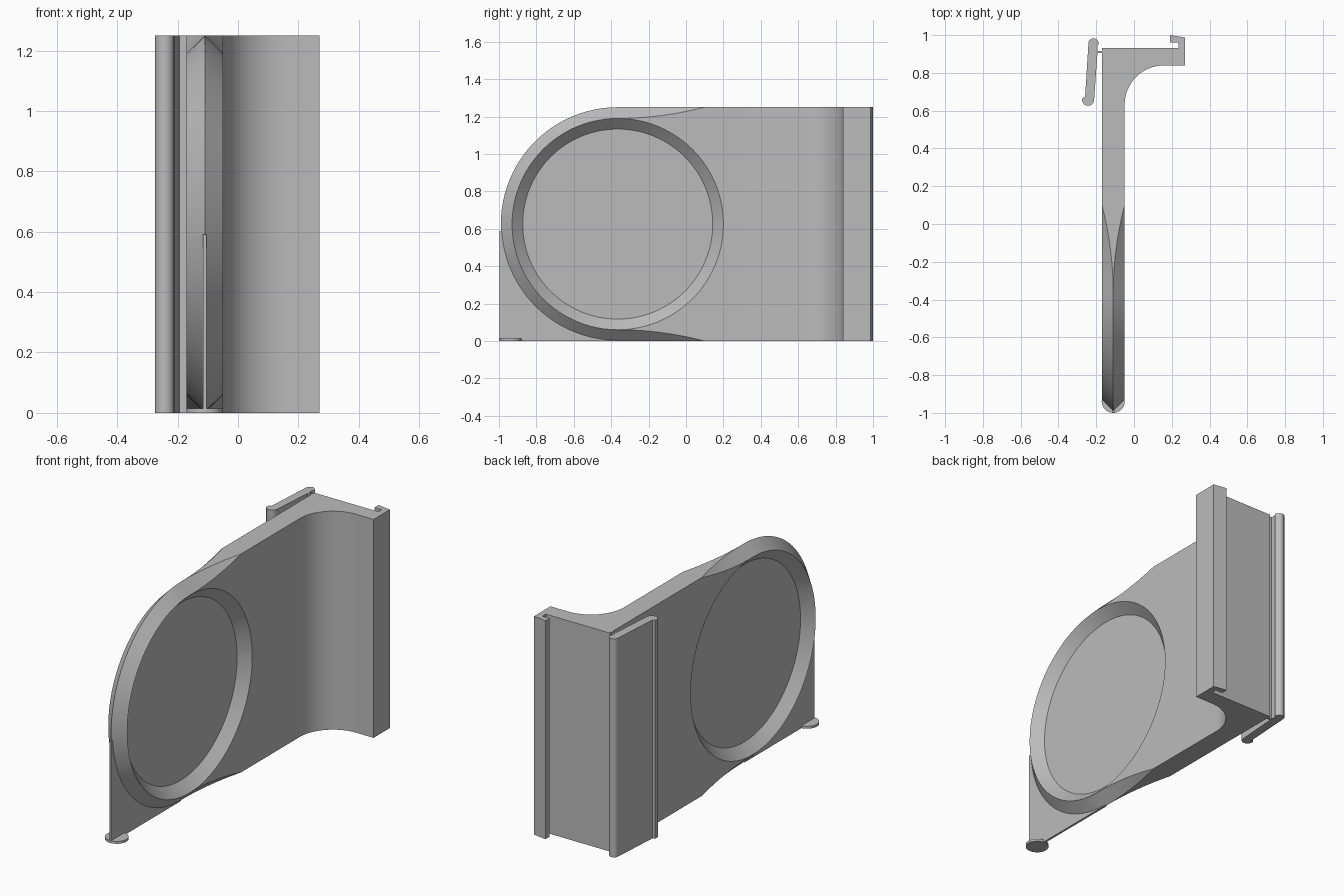
import bpy, bmesh, math

if "Cube" in bpy.data.objects:
    bpy.data.objects.remove(bpy.data.objects["Cube"])

XC, HT = -0.11, 0.06            # plate mid-plane and half thickness
CY, CZ = -0.365, 0.625          # centre of the round end
H, R, RIM = 1.25, 0.625, 0.565  # height, outer radius, rim ridge radius
DISH, WEB = 0.508, 0.004        # dish floor radius, floor half thickness
RUN, JOIN = 0.465, 0.3          # chamfer run-out length, seam with the bracket
N, M = 48, 16

grey = bpy.data.materials.new("plain_grey")
grey.diffuse_color = (0.5, 0.5, 0.5, 1)
grey.use_nodes = True
grey.node_tree.nodes["Principled BSDF"].inputs["Base Color"].default_value = grey.diffuse_color


def finish(bm, name, smooth=True):
    bmesh.ops.remove_doubles(bm, verts=bm.verts[:], dist=1e-5)
    bmesh.ops.recalc_face_normals(bm, faces=bm.faces[:])
    bmesh.ops.triangulate(bm, faces=[f for f in bm.faces if len(f.verts) > 4])
    mesh = bpy.data.meshes.new(name)
    bm.to_mesh(mesh)
    bm.free()
    mesh.materials.append(grey)
    ob = bpy.data.objects.new(name, mesh)
    bpy.context.collection.objects.link(ob)
    if smooth:
        bpy.ops.object.select_all(action='DESELECT')
        ob.select_set(True)
        bpy.context.view_layer.objects.active = ob
        bpy.ops.object.shade_smooth_by_angle(angle=math.radians(30))
    return ob


def extrude(bm, base, offset):
    """Closed prism from a planar outline."""
    a = [bm.verts.new(p) for p in base]
    b = [bm.verts.new([p[i] + offset[i] for i in range(3)]) for p in base]
    bm.faces.new(a)
    bm.faces.new(b[::-1])
    n = len(a)
    return [bm.faces.new((a[i], a[(i + 1) % n], b[(i + 1) % n], b[i])) for i in range(n)]


def arc(cx, cy, r, a0, a1, n):
    return [(cx + r * math.cos(math.radians(a0 + (a1 - a0) * i / n)),
             cy + r * math.sin(math.radians(a0 + (a1 - a0) * i / n))) for i in range(n + 1)]


# --- body: round-ended plate with dished disc, plus the bracket end ---
bm = bmesh.new()
cache = {}


def face(points):
    verts = []
    for p in points:
        k = tuple(round(c, 5) for c in p)
        if k not in cache:
            cache[k] = bm.verts.new(k)
        if cache[k] not in verts:
            verts.append(cache[k])
    if len(verts) > 2:
        bm.faces.new(verts)


rise = [HT * (i / M) ** 2 for i in range(M + 1)]
ys = [CY + RUN * i / M for i in range(M + 1)]
for s in (1, -1):
    xf, xw = XC + s * HT, XC + s * WEB
    # outer chamfer around the round end
    ridge, edge = arc(CY, CZ, RIM, 90, 270, N), arc(CY, CZ, R, 90, 270, N)
    for i in range(N):
        face([(xf, *ridge[i]), (xf, *ridge[i + 1]), (XC, *edge[i + 1]), (XC, *edge[i])])
    # chamfer fading out along the top and bottom
    for m in (1, -1):
        for i in range(M):
            face([(xf, ys[j], CZ + m * (RIM + rise[j])) for j in (i, i + 1)] +
                 [(XC + s * rise[j], ys[j], CZ + m * R) for j in (i + 1, i)])
    # flat side of the plate, outside the rim
    top = [(xf, ys[i], CZ + RIM + rise[i]) for i in range(M + 1)]
    low = [(xf, ys[i], CZ - RIM - rise[i]) for i in range(M + 1)]
    inner = [(xf, *p) for p in arc(CY, CZ, RIM, -90, 90, N)]
    face(inner + top[1:] + [(xf, JOIN, H), (xf, JOIN, 0)] + low[:0:-1])
    # dish slope and floor
    a, b = arc(CY, CZ, RIM, -90, 270, 2 * N), arc(CY, CZ, DISH, -90, 270, 2 * N)
    for i in range(2 * N):
        face([(xf, *a[i]), (xf, *a[i + 1]), (xw, *b[i + 1]), (xw, *b[i])])
    face([(xw, *p) for p in b[:-1]])
# narrow top and bottom edges
for z in (0, H):
    for i in range(M):
        face([(XC - rise[i], ys[i], z), (XC - rise[i + 1], ys[i + 1], z),
              (XC + rise[i + 1], ys[i + 1], z), (XC + rise[i], ys[i], z)])
    face([(XC - HT, ys[M], z), (XC - HT, JOIN, z), (XC + HT, JOIN, z), (XC + HT, ys[M], z)])
# filleted bracket with hooked lip
profile = [(XC - HT, JOIN), (XC + HT, JOIN)] + arc(0.16, 0.63, 0.21, 180, 90, 20) + [
    (0.27, 0.84), (0.27, 0.987), (0.19, 1.0), (0.19, 0.962), (0.235, 0.962),
    (0.235, 0.932), (XC - HT, 0.932)]
sides = extrude(bm, [(x, y, 0) for x, y in profile], (0, 0, H))
bmesh.ops.delete(bm, geom=[sides[0]], context='FACES')
finish(bm, "plate_and_bracket")

# --- hinged clip strip with rounded ends ---
bm = bmesh.new()
clip = (arc(-0.215, 0.957, 0.026, 175, 20, 10) +
        [(-0.184, 0.957), (-0.193, 0.945), (-0.194, 0.90), (-0.211, 0.66)] +
        arc(-0.243, 0.658, 0.032, 0, -180, 12) + [(-0.272, 0.668), (-0.259, 0.672)])
extrude(bm, [(x, y, 0) for x, y in clip], (0, 0, H))
finish(bm, "clip_strip")

# --- thin hinge joining clip and bracket ---
bm = bmesh.new()
extrude(bm, [(x, y, 0) for x, y in ((-0.195, 0.905), (-0.168, 0.905),
                                    (-0.168, 0.917), (-0.195, 0.917))], (0, 0, H))
finish(bm, "clip_hinge", False)

# --- thin corner support under the round end ---
bm = bmesh.new()
fin = [(-0.998, 0), (CY, 0)] + arc(CY, CZ, 0.621, 270, 184, 32) + [(-0.998, 0.59)]
extrude(bm, [(XC - 0.006, y, z) for y, z in fin], (0.012, 0, 0))
finish(bm, "support_fin", False)

# --- round foot pad ---
bm = bmesh.new()
extrude(bm, [(x, y, 0) for x, y in arc(XC, -0.939, 0.061, 0, 360, 32)[:-1]], (0, 0, 0.014))
finish(bm, "foot_pad")
